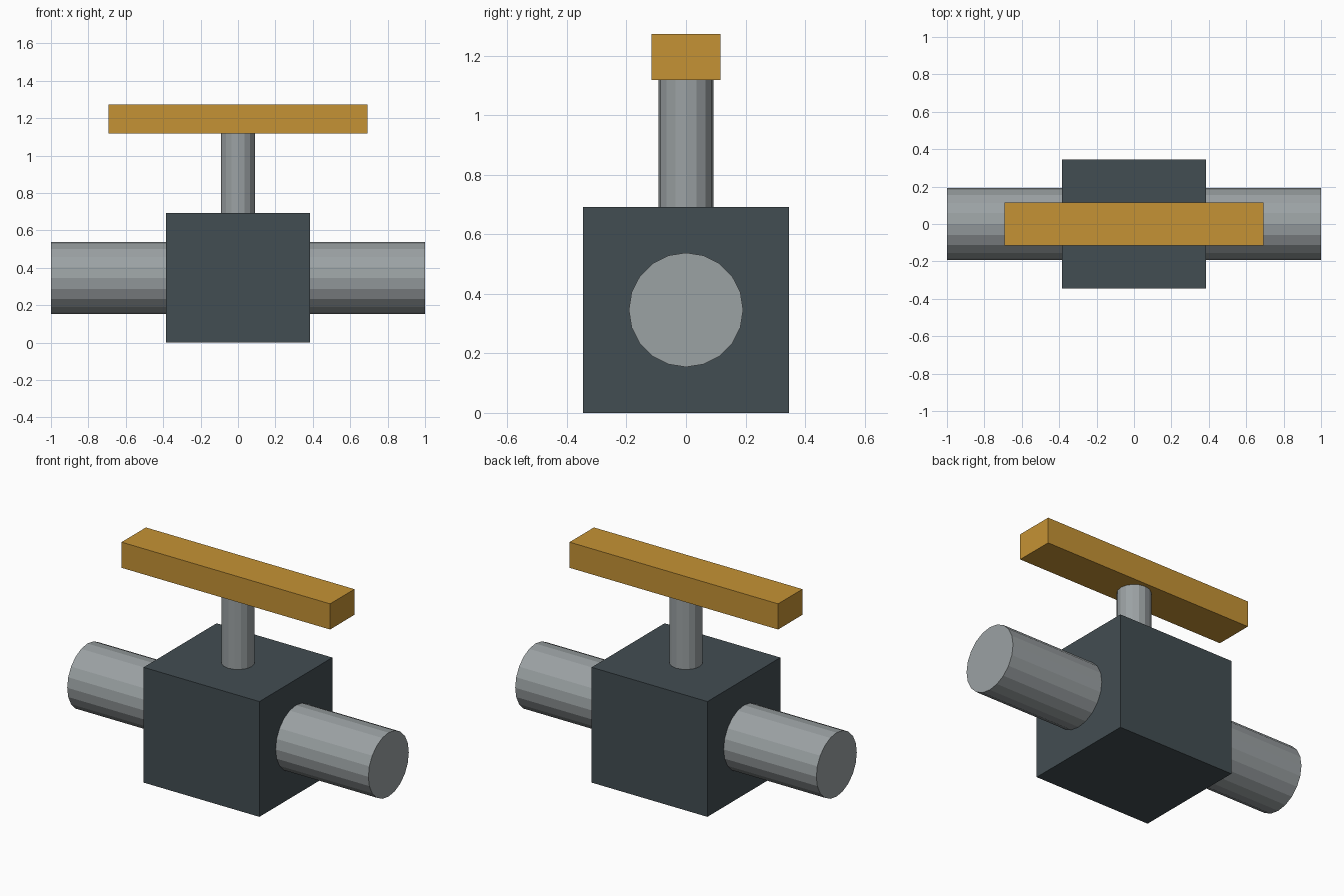
import bpy, math

if "Cube" in bpy.data.objects:
    bpy.data.objects.remove(bpy.data.objects["Cube"])


def material(name, color):
    m = bpy.data.materials.new(name)
    m.diffuse_color = (*color, 1)
    m.use_nodes = True
    m.node_tree.nodes["Principled BSDF"].inputs["Base Color"].default_value = m.diffuse_color
    return m


steel = material("steel", (0.33, 0.36, 0.37))
iron = material("dark_iron", (0.055, 0.075, 0.085))
brass = material("ochre", (0.56, 0.29, 0.035))


def box(name, size, z, mat):
    bpy.ops.mesh.primitive_cube_add(size=1, location=(0, 0, z))
    ob = bpy.context.object
    ob.name = name
    ob.scale = size
    bpy.ops.object.transform_apply(location=False, rotation=False, scale=True)
    ob.data.materials.append(mat)


def rod(name, radius, length, z, mat, sides, rot=(0, 0, 0)):
    bpy.ops.mesh.primitive_cylinder_add(vertices=sides, radius=radius, depth=length,
                                        location=(0, 0, z), rotation=rot)
    ob = bpy.context.object
    ob.name = name
    ob.data.materials.append(mat)


# Valve body and the pipe running through it
box("valve_body", (0.769, 0.692, 0.692), 0.346, iron)
rod("pipe", 0.192, 2.0, 0.346, steel, 20, (0, math.pi / 2, 0))

# Stem rising from the body to the bar handle
rod("stem", 0.092, 0.50, 0.90, steel, 16)
box("handle", (1.385, 0.231, 0.154), 1.196, brass)
